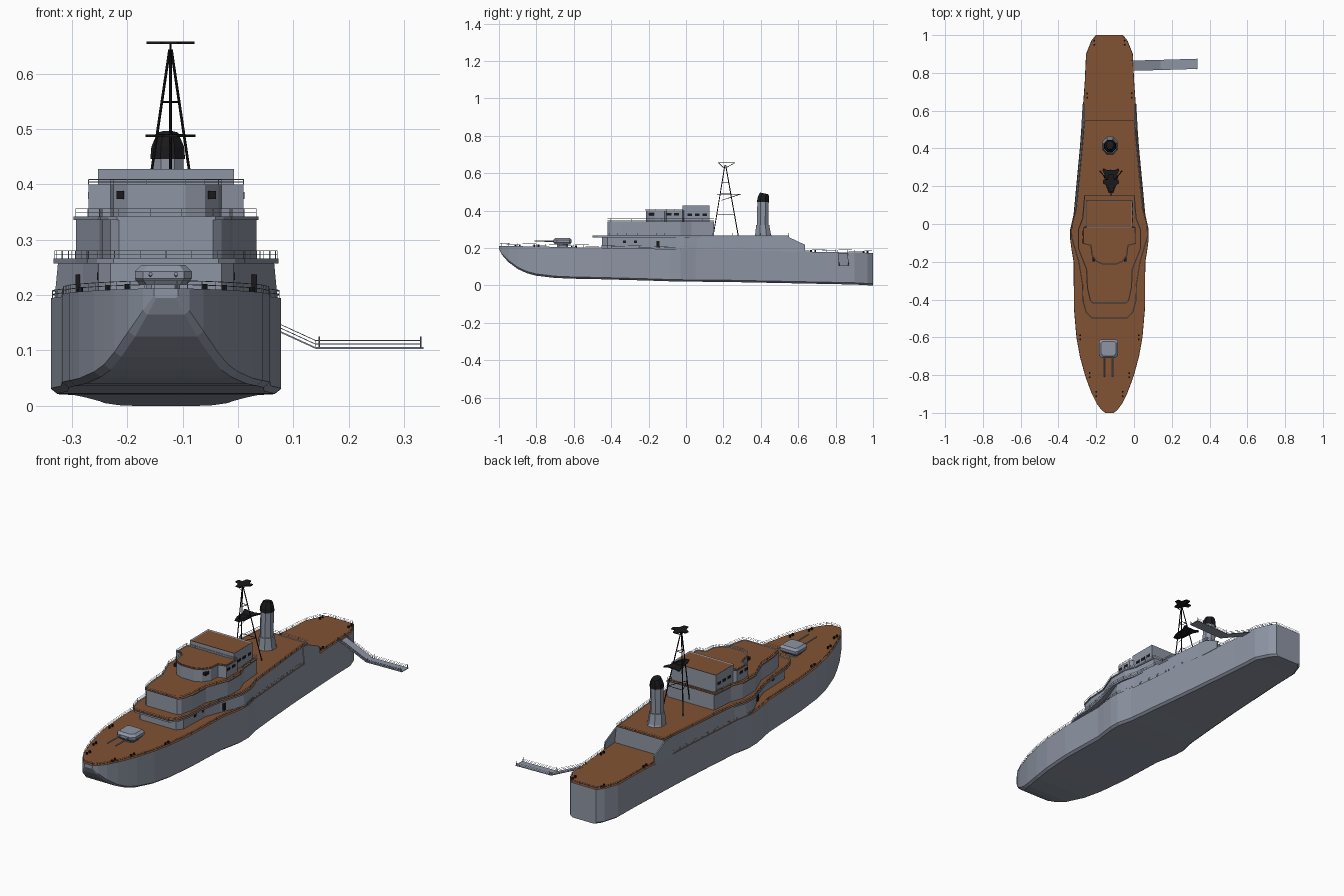
import bpy, bmesh, math
from mathutils import Vector

if "Cube" in bpy.data.objects:
    bpy.data.objects.remove(bpy.data.objects["Cube"])

CX = -0.13  # ship centre line


def material(name, col):
    m = bpy.data.materials.new(name)
    m.diffuse_color = (*col, 1)
    m.use_nodes = True
    m.node_tree.nodes["Principled BSDF"].inputs["Base Color"].default_value = m.diffuse_color
    return m


STEEL = material("steel", (0.27, 0.30, 0.37))
WOOD = material("deck_wood", (0.22, 0.085, 0.033))
BLACK = material("black", (0.01, 0.01, 0.012))


def finish(bm, name, mats):
    bmesh.ops.recalc_face_normals(bm, faces=bm.faces)
    me = bpy.data.meshes.new(name)
    bm.to_mesh(me)
    bm.free()
    for m in mats:
        me.materials.append(m)
    ob = bpy.data.objects.new(name, me)
    bpy.context.collection.objects.link(ob)
    return ob


def loft(name, rings, mats=(STEEL,), deck=False, rim=0.0):
    """Skin closed rings; optionally give the last cap a wooden deck with a rim."""
    bm = bmesh.new()
    vs = [[bm.verts.new(p) for p in r] for r in rings]
    for a, b in zip(vs, vs[1:]):
        for i in range(len(a)):
            j = (i + 1) % len(a)
            bm.faces.new((a[i], a[j], b[j], b[i]))
    bm.faces.new(vs[0])
    top = bm.faces.new(vs[-1])
    bmesh.ops.recalc_face_normals(bm, faces=bm.faces)
    if deck:
        if rim:
            bmesh.ops.inset_region(bm, faces=[top], thickness=rim, depth=-0.003)
        top.material_index = 1
        mats = (STEEL, WOOD)
    return finish(bm, name, mats)


def mirror(half, z):
    """Half outline (half width, y) -> closed ring at height z."""
    pts = [(CX + w, y) for w, y in half] + [(CX - w, y) for w, y in reversed(half)]
    return [(x, y, z(y) if callable(z) else z) for x, y in pts]


def box(name, c, s, mat=STEEL):
    bm = bmesh.new()
    bmesh.ops.create_cube(bm, size=1)
    for v in bm.verts:
        v.co = Vector(c) + Vector([a * b for a, b in zip(v.co, s)])
    return finish(bm, name, (mat,))


def tubes(name, segs, r, mat=STEEL, n=4):
    bm = bmesh.new()
    for a, b in segs:
        a, b = Vector(a), Vector(b)
        q = (b - a).to_track_quat('Z', 'Y')
        ends = [[bm.verts.new(p + q @ Vector((r * math.cos(t), r * math.sin(t), 0)))
                 for t in [2 * math.pi * k / n for k in range(n)]] for p in (a, b)]
        for k in range(n):
            j = (k + 1) % n
            bm.faces.new((ends[0][k], ends[0][j], ends[1][j], ends[1][k]))
        bm.faces.new(ends[0])
        bm.faces.new(ends[1])
    return finish(bm, name, (mat,))


def railing(name, path, h=0.014, step=0.05, closed=True):
    segs = []
    pairs = list(zip(path, path[1:])) + ([(path[-1], path[0])] if closed else [])
    for a, b in pairs:
        a, b = Vector(a), Vector(b)
        for f in (0.5, 1):
            up = Vector((0, 0, h * f))
            segs.append((a + up, b + up))
        k = max(1, round((b - a).length / step))
        for i in range(k):
            p = a.lerp(b, i / k)
            segs.append((p, p + Vector((0, 0, h))))
    segs.append((path[-1], Vector(path[-1]) + Vector((0, 0, h))))
    return tubes(name, segs, 0.0008, n=3)


def sheer(y):
    return 0.193 - 0.019 * y


# Hull: vertical sides, bottom sweeping up to the bow (y, half width, keel z)
stations = [(-1, .022, .195), (-.985, .042, .165), (-.95, .068, .125), (-.9, .093, .088),
            (-.85, .112, .065), (-.8, .13, .052), (-.7, .157, .04), (-.6, .175, .036),
            (-.45, .188, .033), (-.2, .19, .026), (-.14, .2, .024), (-.08, .208, .022),
            (-.03, .208, .021), (.05, .19, .02), (.2, .176, .019), (.4, .157, .015),
            (.6, .142, .011), (.75, .131, .008), (.9, .124, .005), (.97, .096, .001), (1, .072, 0)]
rings = []
for y, w, z in stations:
    t, c = sheer(y), min(0.012, w * 0.2)
    rings.append([(CX - w, y, t), (CX - w, y, z + c * .8), (CX - w + c, y, z),
                  (CX + w - c, y, z), (CX + w, y, z + c * .8), (CX + w, y, t)])
hull = loft("hull", rings)
hull.data.materials.append(WOOD)
for p in hull.data.polygons:
    if p.normal.z > 0.9:
        p.material_index = 1
edge = [(w - .003, y) for y, w, z in stations]
edge[0], edge[-1] = (.02, -.995), (.07, .995)
railing("hull_railing", mirror(edge, sheer))

# First level: narrow forward house flaring out to the hull sides
wall = [(.1, -.45), (.122, -.42), (.124, -.25), (.15, -.17), (.203, -.05), (.2, -.01),
        (.186, .06), (.173, .2), (.154, .4), (.142, .55)]
deck1 = [(.095, -.5), (.125, -.47), (.142, -.41), (.145, -.32), (.165, -.2), (.203, -.07),
         (.2, 0), (.178, .08), (.166, .2), (.147, .4), (.133, .55)]
walltop = [(w - (.008 if y > -.1 else 0), y) for w, y in wall]
loft("first_level_house", [mirror(wall, .178), mirror(walltop, .262)])
loft("first_level_deck", [mirror(deck1, .257), mirror(deck1, .266)], deck=True, rim=.004)
railing("first_level_railing", mirror([(w - .002, y) for w, y in deck1], .266))

# Sloping side bulwarks behind the first level
for s in (-1, 1):
    prof = [(.5, .178), (.635, .178), (.635, .218), (.55, .258), (.5, .266)]
    loft("aft_bulwark", [[(CX + s * (.177 - .055 * y - (z - .178) * .1 - d), y, z)
                          for y, z in prof] for d in (0, .006)])

# Upper levels
lev2 = [(.085, -.42), (.1, -.405), (.115, -.34), (.12, -.24), (.163, -.13), (.163, -.03),
        (.14, .03), (.13, .15)]
deck2 = [(w + .004, y) for w, y in lev2]
loft("second_level_house", [mirror(lev2, .262), mirror(lev2, .338)])
loft("second_level_deck", [mirror(deck2, .336), mirror(deck2, .342)], deck=True, rim=.004)
railing("second_level_railing", mirror(lev2, .342))
lev3 = [(.035, -.215), (.07, -.2), (.095, -.165), (.1, -.115), (.14, -.105), (.14, -.02), (.123, -.01),
        (.123, .125)]
loft("bridge", [mirror(lev3, .338), mirror(lev3, .4)], deck=True, rim=.004)
railing("bridge_railing", mirror([(w, y) for w, y in lev3[:6]], .4), h=.009)
lev4 = [(.123, -.02), (.123, .125)]
loft("top_house", [mirror(lev4, .39), mirror(lev4, .428)], deck=True, rim=.007)

# Windows and doors
for s in (-1, 1):
    box("front_window", (CX + s * .083, -.184, .381), (.014, .03, .014), BLACK)
    for y in (-.09, -.05):
        box("bridge_window", (CX + s * .14, y, .38), (.003, .026, .013), BLACK)
    for y in (.02, .06, .1):
        box("rear_window", (CX + s * .123, y, .378), (.003, .025, .013), BLACK)
    for y in (-.33, -.27):
        box("side_port", (CX + s * .123, y, .234), (.004, .016, .013), BLACK)
    box("side_door", (CX + s * .158, -.15, .22), (.012, .016, .034), BLACK)

# Gun turret with two barrels
gx, gy = -.135, -.66
tur = [(-.05, -.03), (-.036, -.048), (.036, -.048), (.05, -.03), (.05, .036), (.04, .047),
       (-.04, .047), (-.05, .036)]
loft("gun_turret", [[(gx + x * s, gy + y * s, z) for x, y in tur]
                    for z, s in ((.218, .85), (.23, 1.03), (.243, 1.03), (.254, .8))])
loft("turret_base", [[(gx + x * .6, gy + y * .6, z) for x, y in tur] for z in (.2, .22)])
tubes("gun_barrels", [((gx + s * .023, gy - .03, .236), (gx + s * .023, -.81, .238))
                      for s in (-1, 1)], .0035, n=8)

# Funnel: flared foot, octagonal stack, black raked cap
fx = -.127


def octagon(y, z, rx, ry, rake=0):
    a = [math.pi / 8 + k * math.pi / 4 for k in range(8)]
    return [(fx + rx * math.cos(t), y + ry * math.sin(t), z + rake * math.sin(t)) for t in a]


loft("funnel_foot", [octagon(.415, .26, .044, .052), octagon(.412, .27, .042, .046),
                     octagon(.41, .322, .036, .038)])
loft("funnel_stack", [octagon(.41, .31, .031, .034), octagon(.412, .45, .031, .033)])
loft("funnel_cap", [octagon(.412, .446, .034, .035), octagon(.413, .468, .032, .033),
                    octagon(.416, .482, .025, .029, -.003), octagon(.418, .492, .02, .024, -.005)], (BLACK,))

# Tripod mast with cross braces and two radar platforms
mx = -.122
top = Vector((mx, .21, .655))
feet = [Vector((mx, .145, .262)), Vector((mx - .058, .28, .262)), Vector((mx + .058, .28, .262))]
tubes("mast_legs", [(f, top + (f - top) * .03) for f in feet], .0026, BLACK, 6)
braces = []
for t in (.27, .42, .7):
    p = [top.lerp(f, t) for f in feet]
    braces += [(p[i], p[(i + 1) % 3]) for i in range(3)]
tubes("mast_braces", braces, .0016, BLACK)
plat = [(.012, .165), (.026, .2), (.03, .255), (.045, .285), (.04, .295), (.02, .285)]
loft("lower_mast_platform", [[(x - CX + mx, y, z) for x, y, _ in mirror(plat, 0)]
                             for z in (.486, .49)], (BLACK,))
tip = [(.012, .172), (.018, .2), (.043, .215), (.04, .235), (.018, .235), (.012, .262)]
loft("upper_mast_platform", [[(x - CX + mx, y, z) for x, y, _ in mirror(tip, 0)]
                             for z in (.654, .658)], (BLACK,))
tubes("platform_struts", [((mx, .19, .455), (mx, .29, .488)), ((mx, .215, .63), (mx, .26, .655)),
                          ((mx, .2, .63), (mx, .175, .655))], .0015, BLACK)

# Mooring bollards on the main deck
for y, w in ((-.9, .07), (-.8, .105), (-.6, .155), (.68, .118), (.96, .08)):
    for s in (-1, 1):
        tubes("bollards", [((CX + s * w, y + d, sheer(y) - .002), (CX + s * w, y + d, sheer(y) + .01))
                           for d in (-.011, .011)], .005, BLACK, 8)

# Gangway at the starboard quarter: sloping ramp then level landing
path = [(-.015, .838, .176), (.14, .842, .105), (.335, .848, .105)]
loft("gangway", [[(x, y + d, z + h) for d, h in ((-.027, -.002), (.027, -.002), (.027, .001), (-.027, .001))]
                 for x, y, z in path])
for d in (-.026, .026):
    railing("gangway_railing", [(x, y + d, z) for x, y, z in path[:2]] + [(.33, .848 + d, .105)],
            h=.013, step=.2, closed=False)
    tubes("gangway_post", [((x, .845 + d, .105), (x, .845 + d, .125)) for x in (.147, .33)], .0012)
